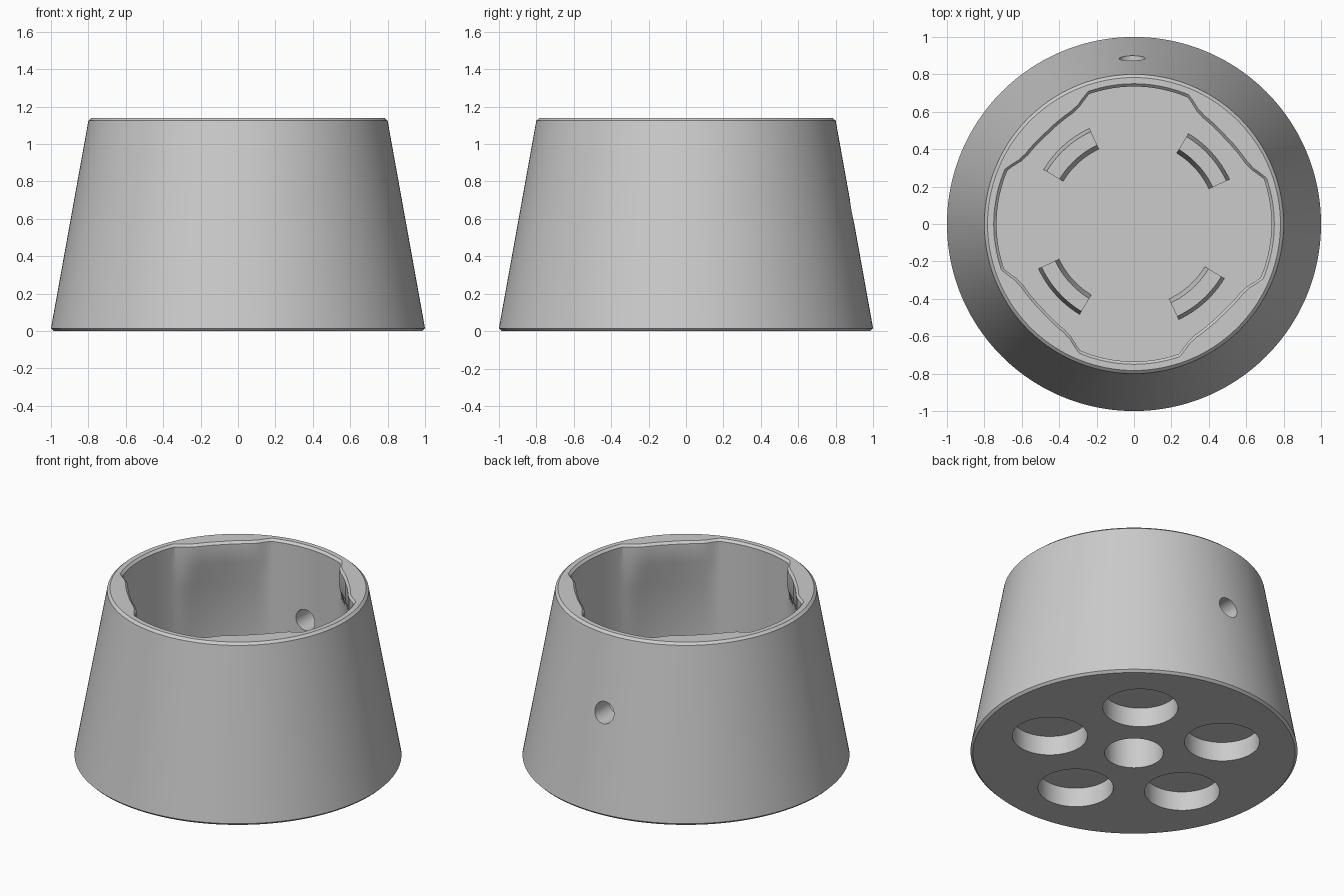
import bpy, bmesh
from math import sin, cos, pi, radians

cube = bpy.data.objects.get("Cube")
if cube:
    bpy.data.objects.remove(cube)

SEG = 180
HEIGHT, FLOOR, WALL = 1.14, 0.3, 0.735
TURN = 43          # angle of the first grip pad, repeated every 90 degrees
PAD = [(0, 0.665), (8, 0.67), (14, 0.676), (18, 0.69), (20, 0.705), (24, WALL)]

grey = bpy.data.materials.new("plain grey")
grey.use_nodes = True
grey.diffuse_color = (0.6, 0.6, 0.6, 1)
grey.node_tree.nodes["Principled BSDF"].inputs["Base Color"].default_value = (0.6, 0.6, 0.6, 1)


def finish(name, bm):
    bmesh.ops.recalc_face_normals(bm, faces=bm.faces)
    mesh = bpy.data.meshes.new(name)
    bm.to_mesh(mesh)
    bm.free()
    obj = bpy.data.objects.new(name, mesh)
    bpy.context.collection.objects.link(obj)
    mesh.materials.append(grey)
    return obj


def pad_radius(deg):
    """Inner wall radius with four rounded pads pushed inward."""
    d = abs((deg + 45) % 90 - 45)
    for (a, ra), (b, rb) in zip(PAD, PAD[1:]):
        if d <= b:
            return ra + (rb - ra) * (d - a) / (b - a)
    return WALL


def loft(name, rings):
    """Closed loft through (z, radius function) rings, capped at both ends."""
    bm = bmesh.new()
    loops = []
    for z, radius in rings:
        loop = []
        for i in range(SEG):
            deg = i * 360 / SEG
            a, r = radians(deg + TURN), radius(deg)
            loop.append(bm.verts.new((r * cos(a), r * sin(a), z)))
        loops.append(loop)
    for low, high in zip(loops, loops[1:]):
        for i in range(SEG):
            j = (i + 1) % SEG
            bm.faces.new((low[i], low[j], high[j], high[i]))
    bm.faces.new(loops[0])
    bm.faces.new(loops[-1])
    return finish(name, bm)


def circle(r):
    return lambda deg: r


def cylinder(name, radius, depth, location, tilt=0):
    bm = bmesh.new()
    bmesh.ops.create_cone(bm, cap_ends=True, segments=64, radius1=radius,
                          radius2=radius, depth=depth)
    obj = finish(name, bm)
    obj.location = location
    obj.rotation_euler.x = tilt
    return obj


# Tapered outer shell with small chamfers
body = loft("tapered_body", [(0, circle(0.985)), (0.015, circle(1)),
                             (HEIGHT - 0.015, circle(0.8)), (HEIGHT, circle(0.783))])

# Cavity with pads near the rim that fade into the wall below
cutters = [loft("cavity_cutter", [
    (FLOOR, circle(WALL)), (0.84, circle(WALL)), (1.0, pad_radius),
    (HEIGHT - 0.015, pad_radius),
    (HEIGHT + 0.01, lambda d: pad_radius(d) + 0.025)])]

# Side hole, centre bore and ring of five blind pockets
cutters.append(cylinder("side_hole_cutter", 0.07, 0.6, (-0.01, 0.85, 0.64), pi / 2))
cutters.append(cylinder("centre_bore_cutter", 0.18, 0.5, (0, 0, 0)))
for k in range(5):
    a = radians(54 + 72 * k)
    cutters.append(cylinder("pocket_cutter", 0.23, 0.26,
                            (0.555 * cos(a), 0.555 * sin(a), 0)))

bpy.context.view_layer.objects.active = body
for cutter in cutters:
    cutter.hide_render = True
    mod = body.modifiers.new("cut", 'BOOLEAN')
    mod.operation = 'DIFFERENCE'
    mod.solver = 'EXACT'
    mod.object = cutter
    bpy.ops.object.modifier_apply(modifier=mod.name)
for cutter in cutters:
    bpy.data.objects.remove(cutter)


def floor_tab(name, centre):
    """Curved raised tab with sloping sides."""
    bm = bmesh.new()
    loops = []
    for i in range(13):
        a = radians(centre - 17 + 34 * i / 12)
        section = [(0.44, FLOOR - 0.01), (0.566, FLOOR - 0.01),
                   (0.545, FLOOR + 0.1), (0.465, FLOOR + 0.1)]
        loops.append([bm.verts.new((r * cos(a), r * sin(a), z)) for r, z in section])
    for p, q in zip(loops, loops[1:]):
        for i in range(4):
            j = (i + 1) % 4
            bm.faces.new((p[i], p[j], q[j], q[i]))
    bm.faces.new(loops[0])
    bm.faces.new(loops[-1])
    return finish(name, bm)


# Four tabs on the cavity floor, under the pads
parts = [body] + [floor_tab("floor_tab_%d" % (k + 1), TURN - 1 + 90 * k) for k in range(4)]

for obj in bpy.context.selected_objects:
    obj.select_set(False)
for obj in parts:
    obj.select_set(True)
bpy.context.view_layer.objects.active = body
bpy.ops.object.shade_smooth_by_angle(angle=radians(25))
